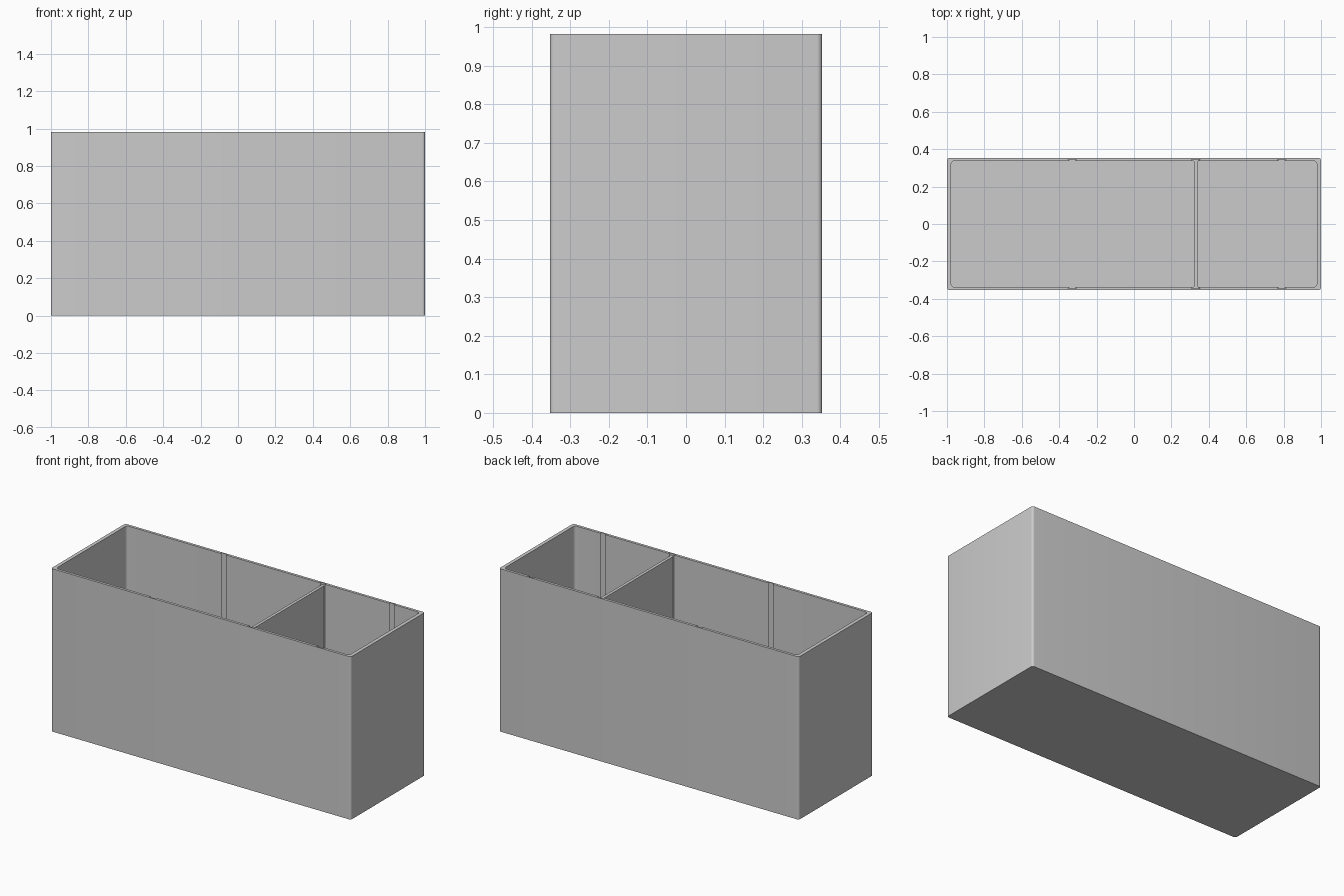
import bpy, bmesh, math

cube = bpy.data.objects.get("Cube")
if cube:
    bpy.data.objects.remove(cube, do_unlink=True)

HX, HY, HEIGHT = 1.0, 0.353, 0.982
WALL_X, WALL_Y, FLOOR = 0.022, 0.016, 0.02
SLOTS = (-0.33, 0.33, 0.79)

grey = bpy.data.materials.new("light_grey")
grey.use_nodes = True
grey.diffuse_color = (0.6, 0.6, 0.6, 1)
grey.node_tree.nodes["Principled BSDF"].inputs["Base Color"].default_value = (0.6, 0.6, 0.6, 1)


def prism(name, outline, z0, z1):
    """Extrude a counter-clockwise outline from z0 up to z1."""
    bm = bmesh.new()
    face = bm.faces.new([bm.verts.new((x, y, z0)) for x, y in outline])
    ext = bmesh.ops.extrude_face_region(bm, geom=[face])
    for v in ext["geom"]:
        if isinstance(v, bmesh.types.BMVert):
            v.co.z = z1
    bmesh.ops.recalc_face_normals(bm, faces=bm.faces)
    mesh = bpy.data.meshes.new(name)
    bm.to_mesh(mesh)
    bm.free()
    mesh.materials.append(grey)
    obj = bpy.data.objects.new(name, mesh)
    bpy.context.collection.objects.link(obj)
    return obj


def rounded_rect(hx, hy, r, steps=6):
    pts = []
    for q, (sx, sy) in enumerate(((1, 1), (-1, 1), (-1, -1), (1, -1))):
        for i in range(steps + 1):
            a = math.pi / 2 * (q + i / steps)
            pts.append((sx * (hx - r) + r * math.cos(a), sy * (hy - r) + r * math.sin(a)))
    return pts


def dovetail(x, gap=0.0):
    """Plate outline with flared ends that lock into the long walls."""
    narrow, wide, neck, end = 0.011 - gap, 0.025 - gap, 0.334, 0.346 - gap
    right = [(wide, -end), (narrow, -neck), (narrow, neck), (wide, end)]
    return [(x + a, b) for a, b in right] + [(x - a, b) for a, b in reversed(right)]


def cut(target, cutter):
    mod = target.modifiers.new("cut", "BOOLEAN")
    mod.operation = "DIFFERENCE"
    mod.solver = "EXACT"
    mod.object = cutter
    cutter.hide_render = True
    bpy.context.view_layer.objects.active = target
    bpy.ops.object.modifier_apply(modifier=mod.name)
    bpy.data.objects.remove(cutter, do_unlink=True)


# Open box with a rounded cavity
box = prism("box", rounded_rect(HX, HY, 0.014), 0, HEIGHT)
cut(box, prism("cavity_cutter", rounded_rect(HX - WALL_X, HY - WALL_Y, 0.018), FLOOR, HEIGHT + 0.1))

# Dovetail slots in the walls, joined by shallow floor grooves
for x in SLOTS:
    cut(box, prism("slot_cutter", dovetail(x), FLOOR - 0.008, HEIGHT + 0.1))

# One removable divider in the middle-right slot
divider = prism("divider", dovetail(SLOTS[1], 0.002), FLOOR - 0.008, HEIGHT - 0.01)

bpy.ops.object.select_all(action="DESELECT")
for obj in (box, divider):
    obj.select_set(True)
bpy.context.view_layer.objects.active = box
bpy.ops.object.shade_smooth_by_angle(angle=math.radians(30))
